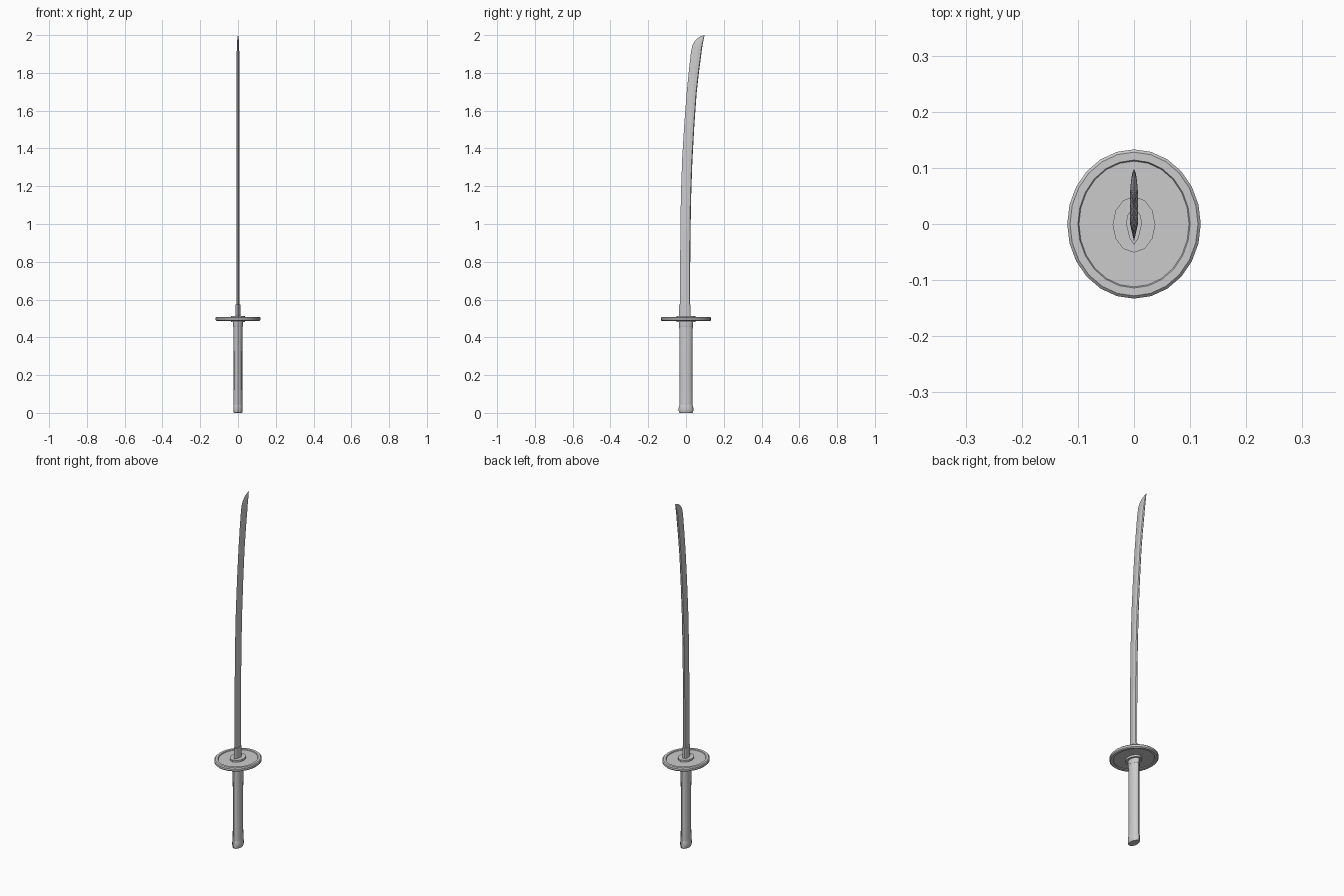
import bpy, bmesh, math

if "Cube" in bpy.data.objects:
    bpy.data.objects.remove(bpy.data.objects["Cube"])


def loft(name, rings, smooth=None):
    """Skin a stack of equal-length closed rings and cap both ends."""
    bm = bmesh.new()
    vs = [[bm.verts.new(p) for p in r] for r in rings]
    n = len(rings[0])
    for a, b in zip(vs, vs[1:]):
        for i in range(n):
            j = (i + 1) % n
            bm.faces.new((a[i], a[j], b[j], b[i]))
    bm.faces.new(vs[0][::-1])
    bm.faces.new(vs[-1])
    bmesh.ops.recalc_face_normals(bm, faces=bm.faces)
    me = bpy.data.meshes.new(name)
    bm.to_mesh(me)
    bm.free()
    ob = bpy.data.objects.new(name, me)
    bpy.context.collection.objects.link(ob)
    if smooth:
        bpy.ops.object.select_all(action='DESELECT')
        ob.select_set(True)
        bpy.context.view_layer.objects.active = ob
        bpy.ops.object.shade_smooth_by_angle(angle=math.radians(smooth))
    return ob


def ellipse(rx, ry, z, n, cy=0.0):
    return [(rx * math.sin(2 * math.pi * i / n),
             cy + ry * math.cos(2 * math.pi * i / n), z) for i in range(n)]


def blade_ring(edge, spine, t):
    """Ridged section from the cutting edge to the peaked spine."""
    def at(f, x):
        return (x, edge[0] + (spine[0] - edge[0]) * f,
                edge[1] + (spine[1] - edge[1]) * f)
    return [at(0, 0), at(.62, t), at(.93, t * .75), at(1, 0),
            at(.93, -t * .75), at(.62, -t)]


# Blade: (edge y, edge z), (spine y, spine z), half thickness
stations = [
    ((-.031, .50), (.022, .50), .0075), ((-.031, .75), (.022, .75), .0075),
    ((-.030, .95), (.024, .95), .0075), ((-.027, 1.15), (.027, 1.14), .0075),
    ((-.020, 1.35), (.034, 1.34), .0074), ((-.009, 1.53), (.044, 1.52), .0072),
    ((.004, 1.70), (.056, 1.69), .007), ((.016, 1.82), (.068, 1.80), .007),
    ((.027, 1.915), (.080, 1.89), .0068), ((.034, 1.946), (.084, 1.925), .0064),
    ((.045, 1.967), (.088, 1.95), .0056), ((.060, 1.983), (.092, 1.97), .0042),
    ((.078, 1.994), (.095, 1.986), .0024), ((.0965, 2.0), (.098, 1.998), .0004)]
loft("blade", [blade_ring(*s) for s in stations], smooth=12)

# Collar at the blade root
collar = [(0, -.037), (.008, -.025), (.014, 0), (.012, .015), (.006, .024)]
outline = collar + [(-x, y) for x, y in reversed(collar[1:])]
loft("blade_collar", [[(x, y, z) for x, y in outline] for z in (.495, .573)])

# Guard with a raised rim on both faces
guard = [(.098, .492), (.100, .488), (.114, .487), (.119, .492),
         (.119, .503), (.114, .508), (.100, .508), (.098, .504)]
loft("guard", [ellipse(r, r + .014, z, 24) for r, z in guard], smooth=30)

# Washers above and below the guard
for name, z0, z1 in (("upper_washer", .502, .514), ("lower_washer", .481, .494)):
    loft(name, [ellipse(.038, .050, z, 12, -.001) for z in (z0, z1)])

# Grip with a slight waist, plus its top ferrule and pommel cap
grip = [(.0235, .035, .03), (.0225, .034, .15), (.0225, .034, .30), (.024, .036, .47)]
loft("grip", [ellipse(rx, ry, z, 16) for rx, ry, z in grip], smooth=30)
ferrule = [(.0245, .0365, .455), (.026, .038, .462), (.026, .038, .484)]
loft("grip_ferrule", [ellipse(rx, ry, z, 16) for rx, ry, z in ferrule], smooth=30)
cap = [(.021, .034, 0), (.024, .038, .005), (.025, .039, .018),
       (.025, .038, .034), (.023, .035, .042)]
loft("pommel_cap", [ellipse(rx, ry, z, 16) for rx, ry, z in cap], smooth=30)
